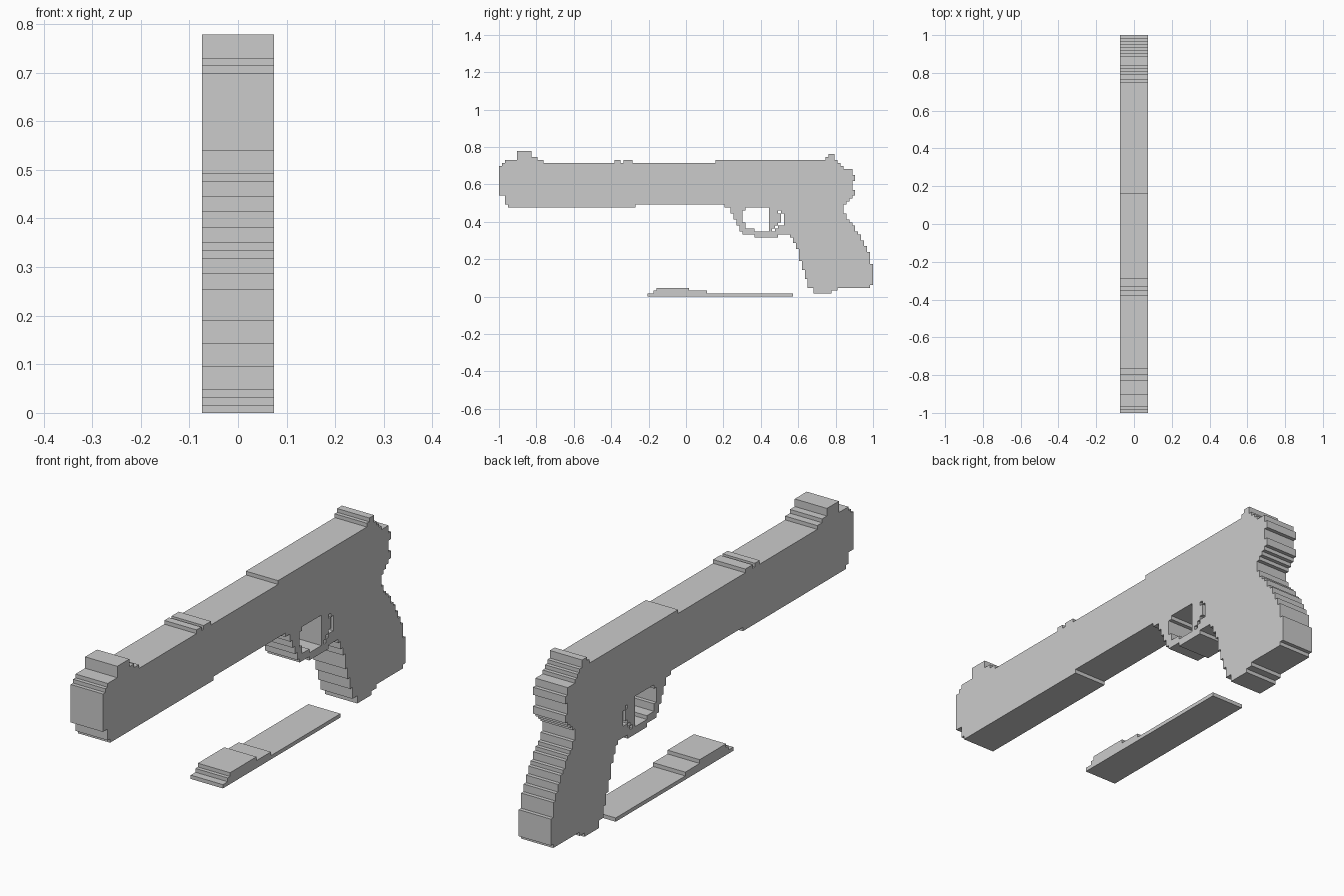
import bpy
import bmesh

if "Cube" in bpy.data.objects:
    bpy.data.objects.remove(bpy.data.objects["Cube"])

U = 1 / 63          # size of one silhouette step
HALF = 0.0745       # half thickness


def block(c0, c1, r0, r1):
    return {(c, r) for c in range(c0, c1) for r in range(r0, r1)}


def columns(steps, end, base):
    """Stepped top edge: (start column, top) pairs above a base row."""
    cells = set()
    ends = [s[0] for s in steps[1:]] + [end]
    for (c, top), stop in zip(steps, ends):
        cells |= block(c, stop, base, top)
    return cells


def rows(steps):
    """Stacked strips: (first row, last row, first column, last column)."""
    cells = set()
    for r0, r1, c0, c1 in steps:
        cells |= block(c0, c1, r0, r1)
    return cells


def extrude_cells(name, cells):
    bm = bmesh.new()
    verts = {}

    def vert(c, r):
        if (c, r) not in verts:
            verts[c, r] = bm.verts.new((-HALF, -1 + c * U, r * U))
        return verts[c, r]

    for c, r in sorted(cells):
        bm.faces.new([vert(c, r), vert(c + 1, r), vert(c + 1, r + 1), vert(c, r + 1)])
    ext = bmesh.ops.extrude_face_region(bm, geom=bm.faces[:], use_keep_orig=True)
    moved = [g for g in ext["geom"] if isinstance(g, bmesh.types.BMVert)]
    bmesh.ops.translate(bm, verts=moved, vec=(2 * HALF, 0, 0))
    bmesh.ops.recalc_face_normals(bm, faces=bm.faces[:])
    bmesh.ops.dissolve_limit(bm, angle_limit=0.01, verts=bm.verts[:], edges=bm.edges[:])
    bmesh.ops.recalc_face_normals(bm, faces=bm.faces[:])
    mesh = bpy.data.meshes.new(name)
    bm.to_mesh(mesh)
    bm.free()
    obj = bpy.data.objects.new(name, mesh)
    bpy.context.collection.objects.link(obj)
    return obj


# slide with sights along the top, squared-off muzzle
slide = columns([(0, 44), (1, 45), (2, 46), (6, 49), (11, 47), (13, 46), (15, 45),
                 (39, 46), (41, 45), (42, 46), (45, 45), (73, 46), (110, 47),
                 (111, 48), (113, 46), (114, 45), (115, 44), (116, 43)], 119, 34)
slide |= block(119, 120, 39, 41) | block(119, 120, 34, 36)

# underside of the frame
frame = rows([(31, 34, 2, 116), (30, 31, 3, 46)])

# grip: front edge and curved back edge
grip = rows([(33, 34, 100, 119), (32, 33, 100, 118), (31, 32, 100, 117),
             (28, 31, 96, 116), (26, 28, 96, 117), (25, 26, 96, 118),
             (24, 25, 96, 119), (22, 24, 96, 120), (21, 22, 96, 121),
             (20, 21, 98, 122), (19, 20, 99, 122), (18, 19, 99, 123),
             (17, 18, 100, 123), (16, 17, 100, 124), (15, 16, 101, 124),
             (12, 15, 101, 125), (11, 12, 102, 125), (9, 11, 102, 126),
             (6, 9, 103, 126), (4, 6, 104, 126), (3, 4, 104, 125),
             (2, 3, 106, 114), (1, 2, 106, 112)])

# trigger guard, filled, then opened in front of and behind the trigger
guard = rows([(30, 31, 76, 96), (28, 30, 78, 96), (26, 28, 79, 96), (24, 26, 80, 96),
              (22, 24, 81, 96), (21, 22, 82, 98), (20, 21, 86, 94)])
front_opening = rows([(29, 30, 83, 91), (25, 29, 82, 91), (23, 25, 83, 91), (22, 23, 86, 91)])
rear_opening = rows([(28, 29, 94, 95), (25, 28, 95, 96), (24, 25, 94, 96),
                     (23, 24, 93, 94), (22, 23, 92, 93)])
guard -= front_opening | rear_opening

extrude_cells("pistol_body", slide | frame | grip | guard)

# separate flat strip lying on the ground
strip = rows([(0, 1, 50, 99), (1, 2, 52, 70), (2, 3, 53, 64)])
extrude_cells("ground_strip", strip)
